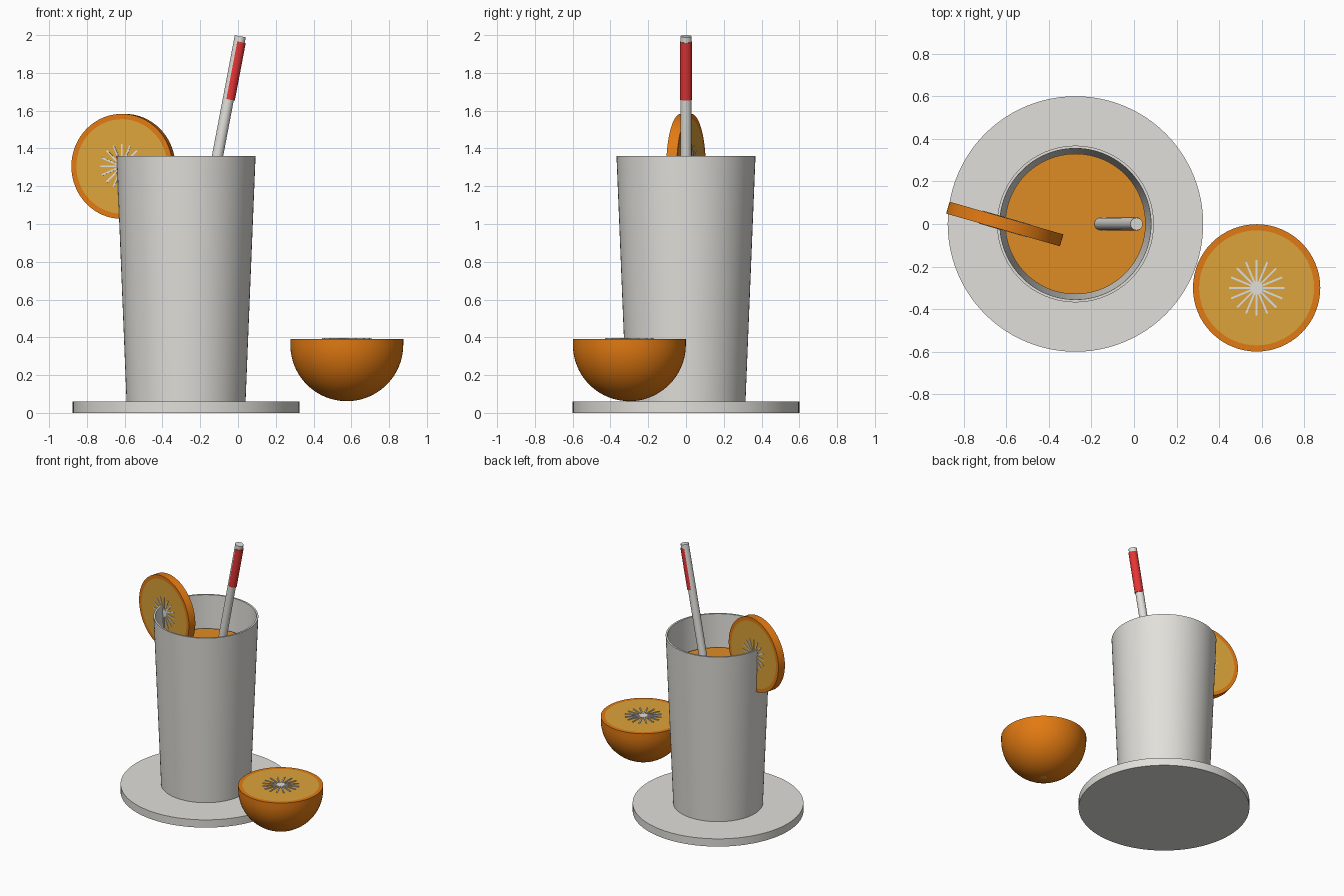
import bpy, bmesh, math
from mathutils import Matrix, Vector

cube = bpy.data.objects.get("Cube")
if cube:
    bpy.data.objects.remove(cube, do_unlink=True)


def material(name, rgb):
    mat = bpy.data.materials.new(name)
    mat.use_nodes = True
    mat.diffuse_color = (*rgb, 1)
    mat.node_tree.nodes["Principled BSDF"].inputs["Base Color"].default_value = (*rgb, 1)
    return mat


GREY = material("pale grey", (0.75, 0.74, 0.70))
RIND = material("orange rind", (0.76, 0.195, 0.006))
FLESH = material("orange flesh", (0.72, 0.37, 0.043))
JUICE = material("orange juice", (0.74, 0.265, 0.018))
RED = material("red", (0.80, 0.035, 0.035))


def finish(name, bm, mats, matrix):
    mesh = bpy.data.meshes.new(name)
    bmesh.ops.recalc_face_normals(bm, faces=bm.faces)
    bm.to_mesh(mesh)
    bm.free()
    for mat in mats:
        mesh.materials.append(mat)
    obj = bpy.data.objects.new(name, mesh)
    obj.matrix_world = matrix
    bpy.context.collection.objects.link(obj)
    bpy.ops.object.select_all(action="DESELECT")
    obj.select_set(True)
    bpy.context.view_layer.objects.active = obj
    bpy.ops.object.shade_smooth_by_angle(angle=math.radians(35))
    return obj


def lathe(name, profile, mats, matrix, steps=64, flesh_radius=None):
    """Spin (radius, z) points about z; flat faces inside flesh_radius get the second material."""
    bm = bmesh.new()
    verts = [bm.verts.new((r, 0, z)) for r, z in profile]
    edges = [bm.edges.new(pair) for pair in zip(verts, verts[1:])]
    bmesh.ops.spin(bm, geom=verts + edges, cent=(0, 0, 0), axis=(0, 0, 1),
                   angle=math.tau, steps=steps, use_merge=True)
    bmesh.ops.remove_doubles(bm, verts=bm.verts, dist=0.0001)
    if flesh_radius:
        bm.normal_update()
        for f in bm.faces:
            flat = abs(f.normal.z) > 0.999
            inside = f.calc_center_median().xy.length < flesh_radius
            f.material_index = int(flat and inside and max(v.co.xy.length for v in f.verts) < flesh_radius + 0.001)
    return finish(name, bm, mats, matrix)


def star(name, radius, matrix, rays=16):
    """Thin pale core with rays, lying on the local z = 0 plane."""
    bm = bmesh.new()
    thick = 0.006
    bmesh.ops.create_cone(bm, cap_ends=True, segments=24, radius1=0.03, radius2=0.03, depth=thick)
    for i in range(rays):
        place = (Matrix.Rotation(math.tau * i / rays, 4, "Z")
                 @ Matrix.Translation((radius / 2, 0, 0))
                 @ Matrix.Diagonal((radius, 0.009, thick, 1)))
        bmesh.ops.create_cube(bm, size=1, matrix=place)
    return finish(name, bm, [GREY], matrix)


def rod(name, start, end, radius, mat):
    axis = end - start
    place = Matrix.Translation(start) @ axis.to_track_quat("Z", "Y").to_matrix().to_4x4()
    length = axis.length
    return lathe(name, [(0, 0), (radius, 0), (radius, length), (0, length)], [mat], place, 32)


# Coaster, glass and juice share one axis
centre = Matrix.Translation((-0.275, 0, 0))
lathe("coaster", [(0, 0), (0.6, 0), (0.6, 0.06), (0, 0.06)], [GREY], centre, 96)
lathe("glass", [(0, 0.06), (0.315, 0.06), (0.368, 1.36), (0.355, 1.36), (0.303, 0.09), (0, 0.09)],
      [GREY], centre, 96)
lathe("juice", [(0, 0.092), (0.29, 0.092), (0.33, 1.11), (0, 1.11)], [JUICE], centre, 96)

# Leaning straw with a red sleeve set slightly to one side
top = Vector((0.012, 0, 1.994))
lean = Vector((0.19, 0, 1))
rod("straw", top - lean * 1.7, top, 0.0295, GREY)
shift = Vector((0.004, 0, 0))
rod("straw_sleeve", top - lean * 0.335 + shift, top - lean * 0.03 + shift, 0.0312, RED)

# Orange slice hooked on the rim
slice_place = (Matrix.Translation((-0.607, 0, 1.305)) @ Matrix.Rotation(math.radians(-16), 4, "Z")
               @ Matrix.Rotation(math.pi / 2, 4, "X"))
half = 0.029
lathe("orange_slice", [(0, -half), (0.25, -half), (0.278, -half), (0.278, half), (0.25, half), (0, half)],
      [RIND, FLESH], slice_place, 64, 0.25)
for side, label in ((1, "front"), (-1, "back")):
    star("slice_star_" + label, 0.118, slice_place @ Matrix.Translation((0, 0, side * half)))

# Half orange with its cut face upward
R, height = 0.299, 0.33
bowl = [(R * math.sin(a), R - R * math.cos(a)) for a in (math.pi / 2 * i / 20 for i in range(21))]
half_place = Matrix.Translation((0.576, -0.3, 0.062))
lathe("half_orange", bowl + [(R, height), (0.27, height), (0, height)], [RIND, FLESH], half_place, 64, 0.27)
star("half_orange_star", 0.13, half_place @ Matrix.Translation((0, 0, height + 0.002)))
